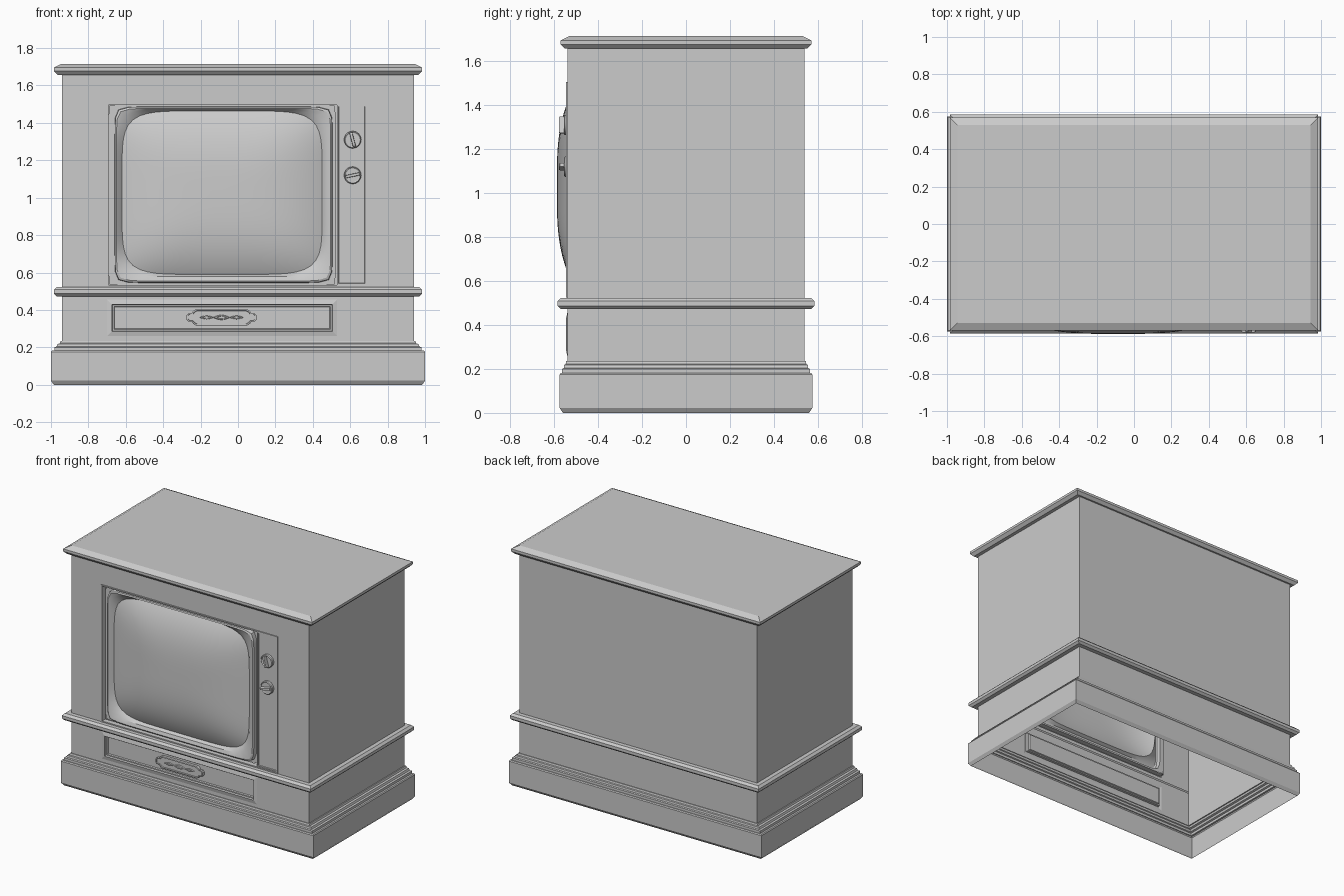
import bpy
import math
from mathutils import Vector

cube = bpy.data.objects.get("Cube")
if cube:
    bpy.data.objects.remove(cube, do_unlink=True)

grey = bpy.data.materials.new("plain_grey")
grey.use_nodes = True
COLOUR = (0.6, 0.6, 0.6, 1)
grey.diffuse_color = COLOUR
grey.node_tree.nodes["Principled BSDF"].inputs["Base Color"].default_value = COLOUR


def loft(name, loops, cap=False, skip=(), smooth=None):
    """Join matching closed loops with quads; optionally close the last one."""
    n = len(loops[0])
    verts = [p for loop in loops for p in loop]
    faces = []
    for k in range(len(loops) - 1):
        a, b = k * n, (k + 1) * n
        faces += [(a + i, a + (i + 1) % n, b + (i + 1) % n, b + i)
                  for i in range(n) if i not in skip]
    if cap:
        faces.append(tuple(range(len(verts) - n, len(verts))))
    mesh = bpy.data.meshes.new(name)
    mesh.from_pydata(verts, [], faces)
    mesh.materials.append(grey)
    obj = bpy.data.objects.new(name, mesh)
    bpy.context.collection.objects.link(obj)
    if smooth:
        bpy.ops.object.select_all(action='DESELECT')
        obj.select_set(True)
        bpy.context.view_layer.objects.active = obj
        bpy.ops.object.shade_smooth_by_angle(angle=math.radians(smooth))
    return obj


def level(x, y, z):
    """Horizontal rectangle, its first edge at the front."""
    return [(-x, -y, z), (x, -y, z), (x, y, z), (-x, y, z)]


def frame(x0, x1, z0, z1, y, inset=0):
    """Upright rectangle facing the front."""
    x0, x1, z0, z1 = x0 + inset, x1 - inset, z0 + inset, z1 - inset
    return [(x0, y, z0), (x1, y, z0), (x1, y, z1), (x0, y, z1)]


def oval(cx, cz, a, b, y, power, count=96):
    """Upright superellipse; a high power gives a rectangle."""
    points = []
    for i in range(count):
        t = 2 * math.pi * i / count
        c, s = math.cos(t), math.sin(t)
        r = (abs(c) ** power + abs(s) ** power) ** (-1 / power)
        points.append((cx + a * r * c, y, cz + b * r * s))
    return points


BX, BY = 0.94, 0.54     # cabinet half width and half depth


def moulding(name, profile, cap=False):
    """Sweep (out x, out y, z) steps around the cabinet."""
    return loft(name, [level(BX + dx, BY + dy, z) for dx, dy, z in profile], cap)


# Cabinet shell: plinth, sides and back, belt and lid, open underneath
moulding("plinth", [(.045, .02, 0), (.06, .035, .022), (.06, .035, .175),
                    (.055, .03, .182), (.042, .024, .182), (.042, .024, .2),
                    (.03, .016, .204), (.025, .014, .218), (.012, .008, .222),
                    (.008, .005, .235), (0, 0, .235)])
loft("cabinet_sides_and_back", [level(BX, BY, .235), level(BX, BY, 1.66)], skip=(0,))
moulding("belt_moulding", [(0, 0, .473), (.03, .03, .473), (.045, .045, .487),
                           (.045, .045, .508), (.03, .03, .523), (0, 0, .523)])
moulding("lid", [(0, 0, 1.657), (.025, .012, 1.657), (.045, .03, 1.677),
                 (.045, .03, 1.695), (.005, -.01, 1.715)], cap=True)

# Upper front with trimmed opening
opening = (-.70, .695, .525, 1.505)
loft("upper_front", [frame(-BX, BX, .5, 1.66, -BY), frame(*opening, -BY),
                     frame(*opening, -.547), frame(*opening, -.547, .008),
                     frame(*opening, -.51, .008)])

# Screen surround and bulging screen
SX, SZ = -.085, 1.027
loft("screen_surround", [
    oval(-.085, 1.015, .607, .482, -.51, 80),
    oval(-.077, 1.016, .582, .471, -.51, 20),
    oval(-.077, 1.016, .58, .469, -.54, 20),
    oval(-.077, 1.016, .572, .461, -.545, 18),
    oval(SX, SZ, .555, .449, -.537, 8),
    oval(SX, SZ, .535, .437, -.515, 6)], smooth=30)
rings = []
for k in range(17):
    r = math.cos(k / 16 * math.pi / 2 * .99)
    rings.append(oval(SX, SZ, .535 * r, .437 * r, -.515 - .073 * (1 - r ** 3.2),
                      2.3 + 3.7 * r))
loft("screen", rings, cap=True, smooth=60)

# Control panel
panel = (.53, .687, .533, 1.497)
loft("control_panel", [frame(*panel, -.51), frame(*panel, -.542),
                       frame(*panel, -.542, .008), frame(*panel, -.536, .01)], cap=True)

# Knobs with a grip bar
for name, z, angle in (("upper", 1.31, 105), ("lower", 1.12, 12)):
    x = .613
    loft(name + "_knob", [oval(x, z, r, r, y, 2, 32) for r, y in
                          ((.046, -.535), (.046, -.551), (.041, -.556), (.036, -.553))],
         cap=True, smooth=30)
    t = math.radians(angle)
    along = Vector((math.cos(t), 0, math.sin(t)))
    across = Vector((-math.sin(t), 0, math.cos(t)))
    loft(name + "_knob_grip",
         [[Vector((x, y, z)) + along * a * .039 * s + across * c * .008 * s
           for a, c in ((-1, -1), (1, -1), (1, 1), (-1, 1))]
          for y, s in ((-.55, 1), (-.574, 1), (-.579, .8))], cap=True)

# Lower front with recessed drawer panel
drawer = (-.70, .53, .26, .455)
loft("lower_front", [frame(-BX, BX, .235, .49, -BY), frame(*drawer, -BY),
                     frame(*drawer, -.546, .026), frame(*drawer, -.53, .028),
                     frame(*drawer, -.53, .036), frame(*drawer, -.522, .04)], cap=True)

# Drawer plaque: one quarter outline mirrored to four
OX, OZ = -.088, .36
quarter = [(.187, .012), (.178, .022), (.16, .022), (.152, .034), (.138, .043)]
half = quarter + [(-x, z) for x, z in reversed(quarter)]
outline = half + [(-x, -z) for x, z in half]


def plaque(y, inset):
    return [(OX + x * (1 - inset / .187), y, OZ + z * (1 - inset / .043))
            for x, z in outline]


loft("drawer_plaque", [plaque(-.522, 0), plaque(-.54, 0), plaque(-.542, .003),
                       plaque(-.542, .007), plaque(-.534, .009)], cap=True)

# Plaque ornament: a row of pointed lozenges
for name, dx, a, b in (("left", .08, .038, .01), ("middle", 0, .045, .014),
                       ("right", -.08, .038, .01)):
    loft(name + "_lozenge", [oval(OX + dx, OZ, a * s, b * s, y, 1.3, 16)
                             for s, y in ((1, -.534), (.85, -.542), (.6, -.542),
                                          (.5, -.537))], cap=True)
